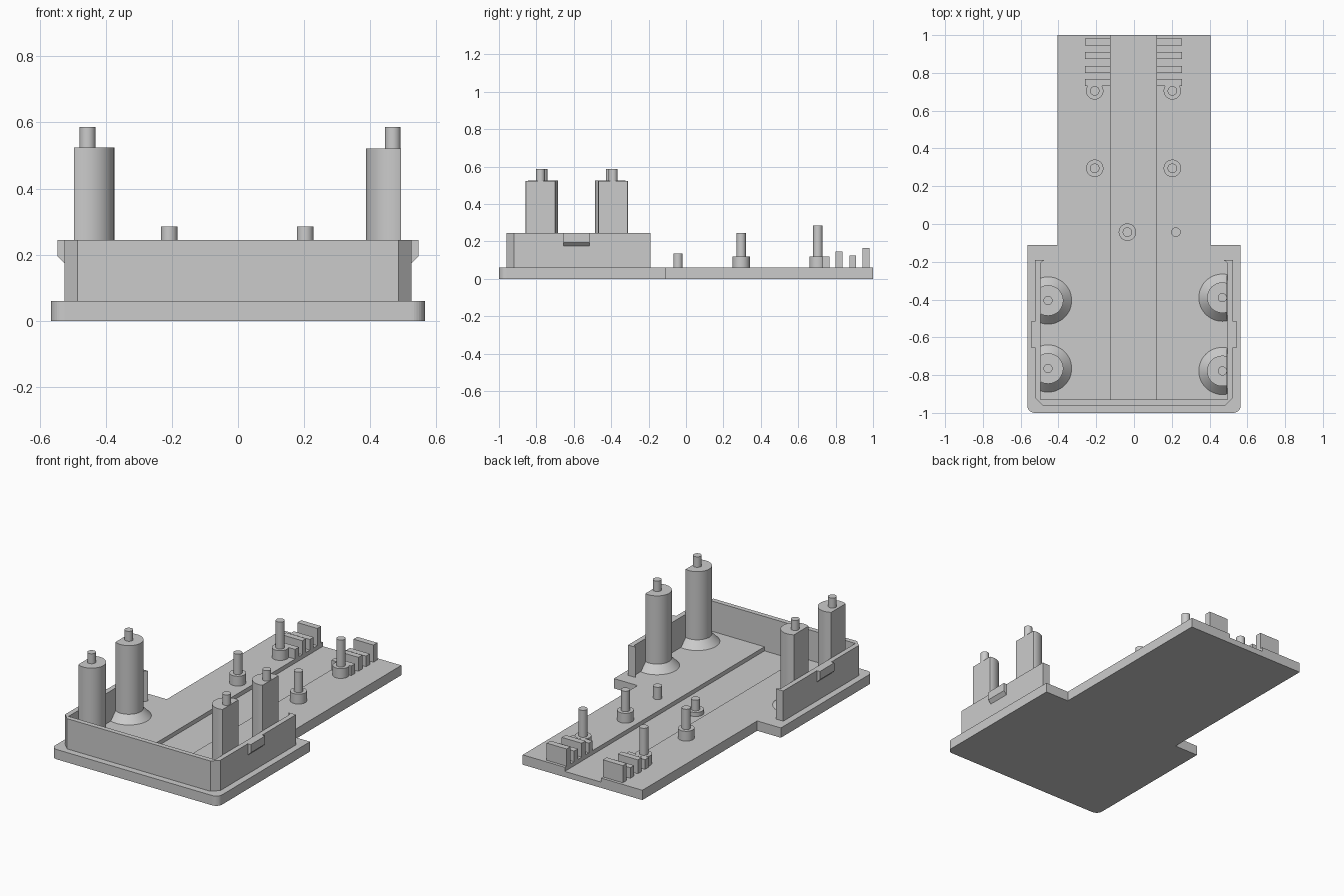
import bpy, bmesh, math
from mathutils import Vector

cube = bpy.data.objects.get("Cube")
if cube:
    bpy.data.objects.remove(cube, do_unlink=True)

grey = bpy.data.materials.new("plain_grey")
grey.use_nodes = True
COLOR = (0.6, 0.6, 0.6, 1)
grey.diffuse_color = COLOR
grey.node_tree.nodes["Principled BSDF"].inputs["Base Color"].default_value = COLOR

DECK = 0.06      # top of the base plate
FLOOR = 0.035    # bottom of the sunken channel


def finish(name, bm, smooth=False):
    bmesh.ops.recalc_face_normals(bm, faces=bm.faces)
    mesh = bpy.data.meshes.new(name)
    bm.to_mesh(mesh)
    bm.free()
    mesh.materials.append(grey)
    obj = bpy.data.objects.new(name, mesh)
    bpy.context.collection.objects.link(obj)
    if smooth:
        bpy.ops.object.select_all(action='DESELECT')
        obj.select_set(True)
        bpy.context.view_layer.objects.active = obj
        bpy.ops.object.shade_smooth_by_angle(angle=math.radians(30))
    return obj


def prism(name, points, offset):
    """Extrude a closed outline of 3D points along an offset."""
    bm = bmesh.new()
    face = bm.faces.new([bm.verts.new(p) for p in points])
    made = bmesh.ops.extrude_face_region(bm, geom=[face])
    moved = [v for v in made["geom"] if isinstance(v, bmesh.types.BMVert)]
    bmesh.ops.translate(bm, verts=moved, vec=Vector(offset))
    return finish(name, bm)


def upright(name, outline, z0, z1):
    return prism(name, [(x, y, z0) for x, y in outline], (0, 0, z1 - z0))


def box(name, x0, x1, y0, y1, z0, z1):
    return upright(name, [(x0, y0), (x1, y0), (x1, y1), (x0, y1)], z0, z1)


def lathe(name, x, y, profile, cut_x=None, sides=48):
    """Spin (radius, z) steps about an upright axis, optionally sliced flat at cut_x."""
    bm = bmesh.new()
    rings = []
    for r, z in profile:
        rings.append([bm.verts.new((x + r * math.cos(a), y + r * math.sin(a), z))
                      for a in (2 * math.pi * i / sides for i in range(sides))])
    for low, high in zip(rings, rings[1:]):
        for i in range(sides):
            j = (i + 1) % sides
            bm.faces.new((low[i], low[j], high[j], high[i]))
    bm.faces.new(rings[0][::-1])
    bm.faces.new(rings[-1])
    if cut_x is not None:
        cut = bmesh.ops.bisect_plane(
            bm, geom=bm.verts[:] + bm.edges[:] + bm.faces[:],
            plane_co=(cut_x, 0, 0), plane_no=(math.copysign(1, cut_x), 0, 0),
            clear_outer=True)
        edges = [e for e in cut["geom_cut"] if isinstance(e, bmesh.types.BMEdge)]
        bmesh.ops.holes_fill(bm, edges=edges, sides=0)
    return finish(name, bm, smooth=True)


# Base plate: wide front, narrow tail, rounded front corners
half = [(0.405, 1), (0.405, -0.11), (0.565, -0.11)]
R = 0.04
for i in range(9):
    a = math.pi / 2 * i / 8
    half.append((0.565 - R + R * math.cos(a), -1 + R - R * math.sin(a)))
outline = half + [(-x, y) for x, y in reversed(half)]
base = upright("base_plate", outline, 0, DECK)

# Sunken channel running out of the back
cutter = box("channel_cutter", -0.125, 0.12, -0.93, 1.1, FLOOR, 0.2)
cutter.hide_render = True
mod = base.modifiers.new("channel", 'BOOLEAN')
mod.operation = 'DIFFERENCE'
mod.solver = 'EXACT'
mod.object = cutter
bpy.context.view_layer.objects.active = base
bpy.ops.object.modifier_apply(modifier=mod.name)
bpy.data.objects.remove(cutter, do_unlink=True)

# Three-sided wall with chamfered front corners and small end lips
WALL_TOP = 0.245
half = [(0.485, -0.96), (0.525, -0.92), (0.525, -0.19), (0.475, -0.19),
        (0.495, -0.207), (0.495, -0.93)]
upright("wall", half + [(-x, y) for x, y in reversed(half)], DECK, WALL_TOP)

# Side clips
for side, s in (("left", 1), ("right", -1)):
    prism(side + "_clip",
          [(s * 0.52, -0.655, WALL_TOP), (s * 0.545, -0.655, WALL_TOP),
           (s * 0.545, -0.655, 0.195), (s * 0.525, -0.655, 0.175),
           (s * 0.52, -0.655, 0.175)], (0, 0.14, 0))

# Tall towers with flared feet, flat outer sides and top pins
for name, x, y, cut, top in (("front_right_tower", -0.455, -0.765, -0.496, 0.525),
                             ("back_right_tower", -0.455, -0.405, -0.496, 0.525),
                             ("front_left_tower", 0.468, -0.778, 0.493, 0.522),
                             ("back_left_tower", 0.468, -0.39, 0.493, 0.522)):
    lathe(name, x, y, [(0.125, DECK), (0.081, 0.105), (0.081, top),
                       (0.024, top), (0.024, 0.586)], cut)

# Stepped mounting pegs, tail fins
for side, x in (("left", 0.203), ("right", -0.208)):
    for place, y, top in (("back", 0.705, 0.285), ("middle", 0.295, 0.245)):
        lathe(f"{place}_{side}_peg", x, y, [(0.046, DECK), (0.046, 0.12),
                                          (0.025, 0.12), (0.025, top)])
    x0, x1 = (0.12, 0.255) if x > 0 else (-0.26, -0.125)
    for i, (y, top) in enumerate(((0.73, 0.119), (0.8, 0.145),
                                  (0.873, 0.125), (0.945, 0.165))):
        box(f"{side}_fin_{i + 1}", x0, x1, y, y + 0.037, DECK, top)

# Short pegs near the middle
lathe("channel_peg", -0.035, -0.043, [(0.046, FLOOR), (0.046, DECK),
                                      (0.025, DECK), (0.025, 0.125)])
lathe("deck_peg", 0.222, -0.043, [(0.025, DECK), (0.025, 0.135)])
